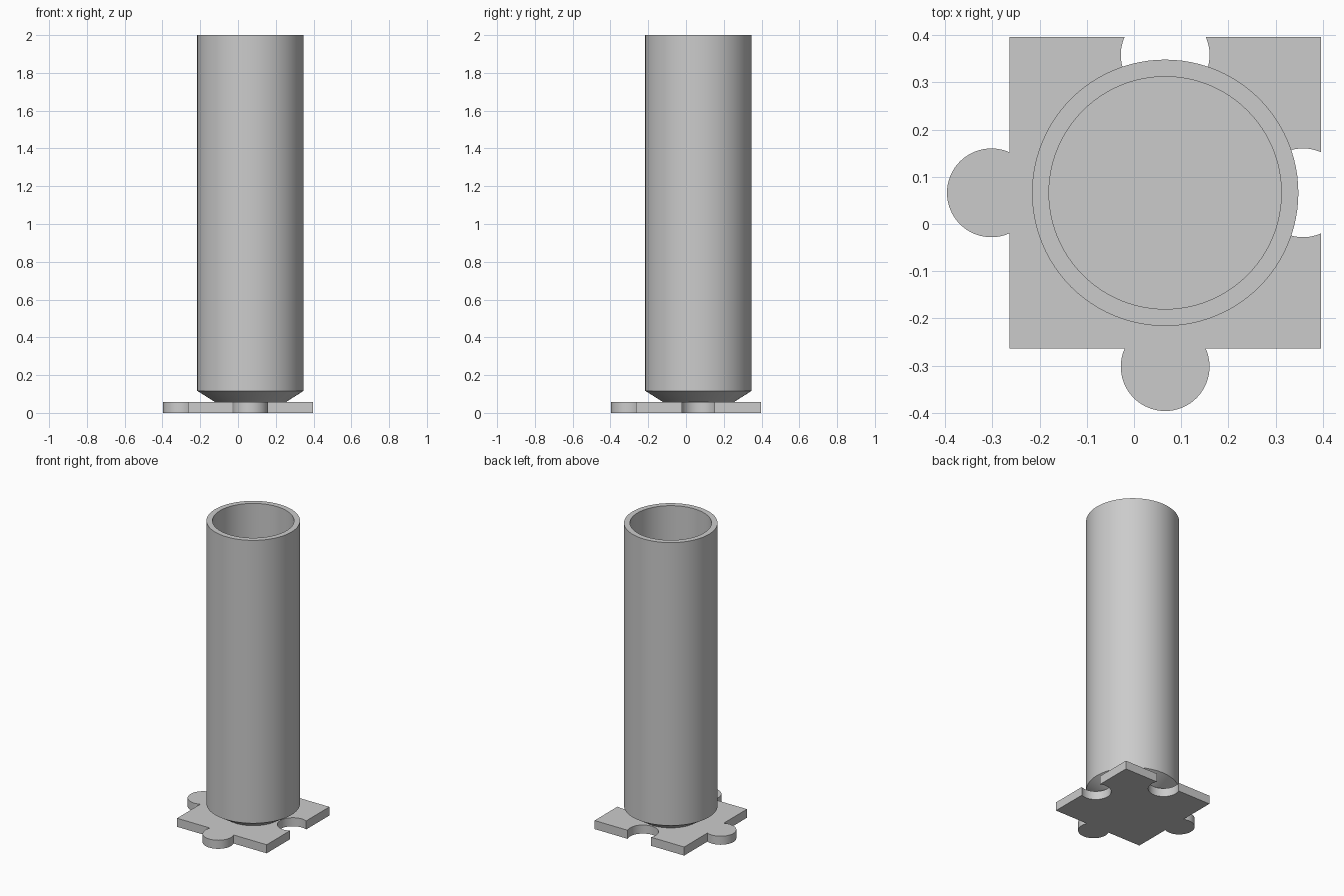
import bpy, bmesh, math
from mathutils import Vector, Matrix

cube = bpy.data.objects.get("Cube")
if cube:
    bpy.data.objects.remove(cube, do_unlink=True)

CENTRE = Vector((0.066, 0.066, 0))
HALF = 0.33          # half side of the square tile
KNOB_R = 0.094
KNOB_OUT = 0.038     # knob centre beyond the tile edge
THICK = 0.057

grey = bpy.data.materials.new("plain grey")
grey.use_nodes = True
colour = (0.6, 0.6, 0.6, 1)
grey.diffuse_color = colour
grey.node_tree.nodes["Principled BSDF"].inputs["Base Color"].default_value = colour


def finish(bm, name):
    bmesh.ops.recalc_face_normals(bm, faces=bm.faces)
    mesh = bpy.data.meshes.new(name)
    bm.to_mesh(mesh)
    bm.free()
    obj = bpy.data.objects.new(name, mesh)
    bpy.context.collection.objects.link(obj)
    obj.location = CENTRE
    mesh.materials.append(grey)
    bpy.ops.object.select_all(action='DESELECT')
    obj.select_set(True)
    bpy.context.view_layer.objects.active = obj
    bpy.ops.object.shade_smooth_by_angle(angle=math.radians(30))
    return obj


def side(outward):
    """Bottom edge of the tile, left to right, with a knob or a socket."""
    cy = -HALF - KNOB_OUT if outward else -HALF + KNOB_OUT
    sign = -1 if outward else 1
    a = math.asin(KNOB_OUT / KNOB_R)
    steps = 40
    pts = [Vector((-HALF, -HALF, 0))]
    for i in range(steps + 1):
        t = math.pi + a - (math.pi + 2 * a) * i / steps
        pts.append(Vector((KNOB_R * math.cos(t), cy + sign * KNOB_R * math.sin(t), 0)))
    return pts


# Jigsaw tile: knobs on front and right, sockets on left and back
bm = bmesh.new()
outline = []
for quarter, outward in enumerate((True, False, False, True)):
    turn = Matrix.Rotation(quarter * math.pi / 2, 3, 'Z')
    outline += [turn @ p for p in side(outward)]
face = bm.faces.new([bm.verts.new(p) for p in outline])
lift = bmesh.ops.extrude_face_region(bm, geom=[face], use_keep_orig=True)
for v in lift["geom"]:
    if isinstance(v, bmesh.types.BMVert):
        v.co.z = THICK
finish(bm, "jigsaw_base")

# Open tube with a tapered foot, turned from a half profile
bm = bmesh.new()
profile = [(0, THICK), (0.187, THICK), (0.282, 0.117), (0.282, 2),
           (0.246, 2), (0.246, 0.117), (0, 0.117)]
verts = [bm.verts.new((r, 0, z)) for r, z in profile]
edges = [bm.edges.new(pair) for pair in zip(verts, verts[1:])]
bmesh.ops.spin(bm, geom=verts + edges, cent=(0, 0, 0), axis=(0, 0, 1),
               angle=math.tau, steps=96)
bmesh.ops.remove_doubles(bm, verts=bm.verts, dist=0.0001)
finish(bm, "open_tube")
